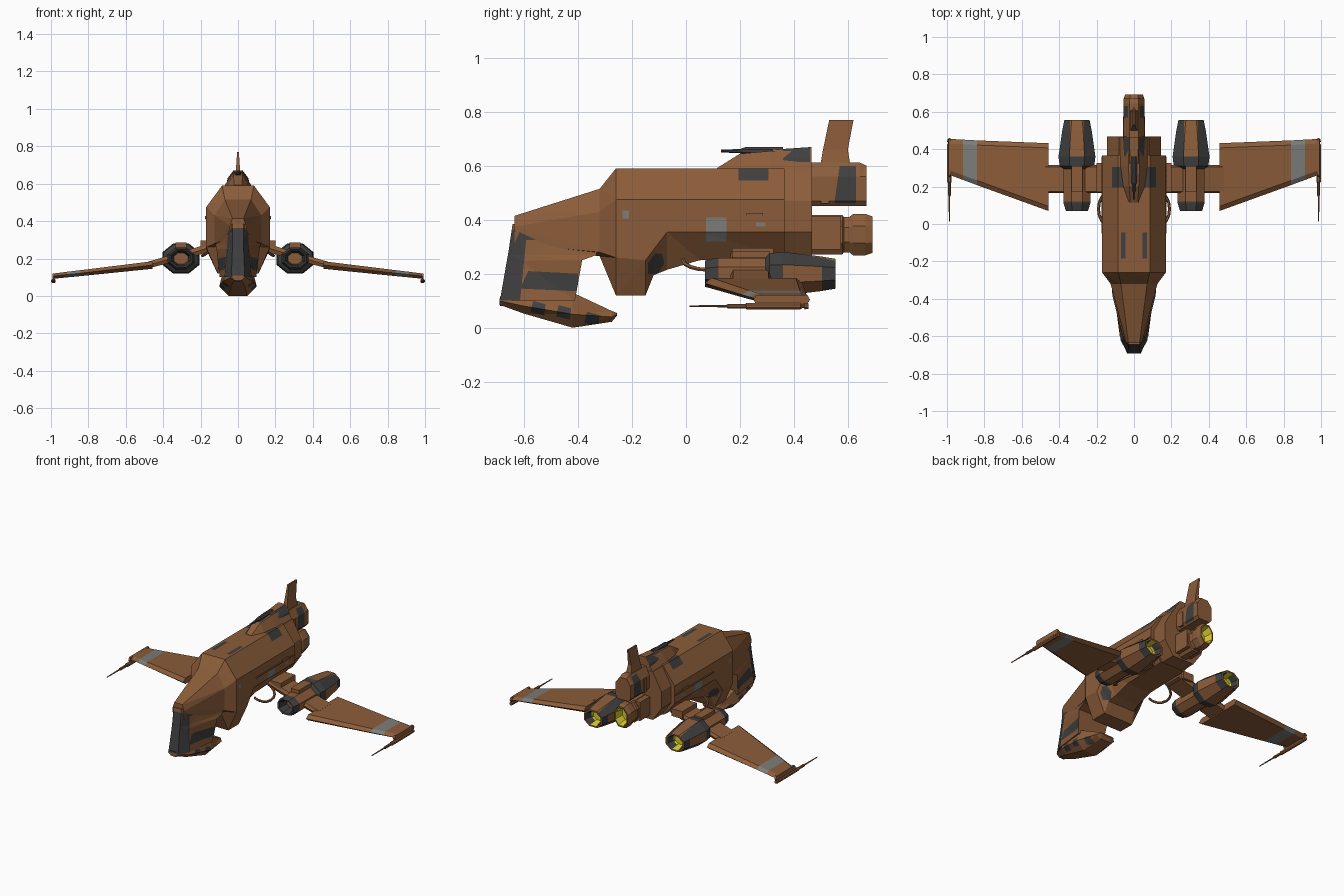
import bpy, bmesh, math
from mathutils import Vector

if "Cube" in bpy.data.objects:
    bpy.data.objects.remove(bpy.data.objects["Cube"])


def material(name, rgb):
    m = bpy.data.materials.new(name)
    m.diffuse_color = (*rgb, 1)
    m.use_nodes = True
    m.node_tree.nodes["Principled BSDF"].inputs["Base Color"].default_value = m.diffuse_color
    return m


MATS = [material("rust brown", (0.26, 0.108, 0.042)), material("charcoal", (0.052, 0.05, 0.052)),
        material("light grey", (0.2, 0.2, 0.19)), material("glow yellow", (0.7, 0.62, 0.03))]
BROWN, DARK, GREY, GLOW = range(4)


def loft(name, rings, mat=BROWN, mirror=False, rule=None):
    """Skin a list of equal-length rings, with capped ends."""
    bm = bmesh.new()
    vs = [[bm.verts.new(p) for p in r] for r in rings]
    n = len(rings[0])
    for a, b in zip(vs, vs[1:]):
        for i in range(n):
            bm.faces.new((a[i], a[(i + 1) % n], b[(i + 1) % n], b[i]))
    bm.faces.new(vs[0])
    bm.faces.new(vs[-1])
    bmesh.ops.recalc_face_normals(bm, faces=bm.faces)
    for f in bm.faces:
        f.material_index = rule(f) if rule else mat
    me = bpy.data.meshes.new(name)
    bm.to_mesh(me)
    bm.free()
    for m in MATS:
        me.materials.append(m)
    ob = bpy.data.objects.new(name, me)
    bpy.context.collection.objects.link(ob)
    if mirror:
        ob.modifiers.new("mirror", 'MIRROR').use_mirror_merge = False
    return ob


def paint(ob, axis, poly, mat, facing=0.2):
    """Cut a convex polygon, seen along an axis, into the mesh and colour it."""
    u, v = [i for i in range(3) if i != axis]
    bm = bmesh.new()
    bm.from_mesh(ob.data)
    bmesh.ops.triangulate(bm, faces=[f for f in bm.faces if len(f.verts) > 3])
    sides = []
    c = [sum(p[k] for p in poly) / len(poly) for k in (0, 1)]
    for p, q in zip(poly, poly[1:] + poly[:1]):
        co, no = Vector((0, 0, 0)), Vector((0, 0, 0))
        co[u], co[v] = p
        no[u], no[v] = q[1] - p[1], p[0] - q[0]
        mid = Vector((0, 0, 0))
        mid[u], mid[v] = c
        if (mid - co).dot(no) < 0:
            no = -no
        sides.append((co, no))
        bmesh.ops.bisect_plane(bm, geom=bm.verts[:] + bm.edges[:] + bm.faces[:], plane_co=co, plane_no=no)
    bm.normal_update()
    for f in bm.faces:
        m = f.calc_center_median()
        nrm = abs(f.normal.x) if axis == 0 else f.normal[axis]
        if nrm > facing and all((m - co).dot(no) > 0 for co, no in sides):
            f.material_index = mat
    bm.to_mesh(ob.data)
    bm.free()


def rect(a0, b0, a1, b1):
    return [(a0, b0), (a1, b0), (a1, b1), (a0, b1)]


def ring(y, *half):
    """Symmetric cross-section at y from right-hand (x, z) points."""
    return [(x, y, z) for x, z in half] + [(-x, y, z) for x, z in reversed(half)]


def round_ring(y, r, cx, cz, sx=1, sz=1, n=8):
    return [(cx + sx * r * math.cos(math.tau * (i + .5) / n), y,
             cz + sz * r * math.sin(math.tau * (i + .5) / n)) for i in range(n)]


def box(name, x0, x1, y0, y1, z0, z1, mat=BROWN, mirror=False):
    return loft(name, [[(x0, y, z0), (x1, y, z0), (x1, y, z1), (x0, y, z1)] for y in (y0, y1)], mat, mirror)


# Fuselage with nose
hull = loft("fuselage", [
    ring(-.635, (.03, .415), (.043, .375), (.04, .31), (.03, .30)),
    ring(-.32, (.07, .515), (.125, .43), (.125, .28), (.09, .265)),
    ring(-.26, (.085, .59), (.17, .475), (.17, .26), (.11, .12)),
    ring(-.15, (.085, .59), (.17, .475), (.17, .25), (.11, .12)),
    ring(-.12, (.085, .59), (.17, .475), (.17, .29), (.10, .195)),
    ring(-.07, (.085, .59), (.17, .475), (.17, .355), (.09, .215)),
    ring(.05, (.085, .59), (.17, .475), (.17, .355), (.09, .25)),
    ring(.365, (.085, .59), (.17, .475), (.17, .355), (.09, .26))])
for s in (1, -1):
    paint(hull, 2, rect(.045 * s, -.185, .07 * s, -.045), DARK)
    paint(hull, 2, rect(.052 * s, .195, .117 * s, .305), DARK)
paint(hull, 0, rect(.075, .32, .15, .41), GREY)
paint(hull, 0, rect(-.235, .405, -.212, .435), GREY)
paint(hull, 0, rect(.26, .375, .295, .39), GREY)
paint(hull, 0, [(-.14, .2), (-.105, .2), (-.08, .24), (-.09, .275), (-.115, .275), (-.14, .24)], DARK)
loft("rear_hull", [ring(y, (.08, .585), (.145, .47), (.145, .355), (.08, .262)) for y in (.36, .468)])
box("side_ledge", .165, .175, -.05, .36, .408, .416, mirror=True)
box("ledge_hatch", .165, .176, .225, .285, .412, .426, mirror=True)

# Cockpit head below the nose: horizontal sections
head = loft("cockpit", [
    [(wf, yf, z), (wm, ym, z), (wr, yr, z), (-wr, yr, z), (-wm, ym, z), (-wf, yf, z)]
    for z, wf, yf, wm, ym, wr, yr in (
        (.385, .028, -.643, .044, -.62, .10, -.36), (.27, .03, -.66, .055, -.61, .12, -.33),
        (.25, .03, -.664, .057, -.615, .115, -.385), (.10, .036, -.69, .072, -.62, .098, -.412))])
paint(head, 0, [(-.71, .1), (-.67, .365), (-.59, .355), (-.615, .1)], DARK, -1)
paint(head, 0, rect(-.6, .325, -.545, .36), DARK)
paint(head, 0, [(-.615, .145), (-.585, .21), (-.4, .2), (-.4, .135)], DARK)


def chin_ring(y, w, z0, zm, z1):
    return ring(y, (.8 * w, z1), (w, zm), (.5 * w, z0))


# Chin with side windows
chin = loft("chin", [chin_ring(-.692, .037, .085, .1, .108), chin_ring(-.6, .076, .052, .08, .12),
                     chin_ring(-.42, .1, 0, .05, .13), chin_ring(-.275, .07, .022, .04, .062),
                     chin_ring(-.255, .05, .046, .05, .054)])
for y, z in ((-.555, .075), (-.46, .06), (-.355, .035)):
    paint(chin, 0, [(y - .022, z - .018), (y + .03, z - .03), (y + .034, z + .012), (y - .012, z + .024)], DARK)
box("chin_sensor", -.02, .02, -.71 + .02, -.62, .03 + .05, .115, DARK)

# Dorsal intake and spine gun
dorsal = loft("dorsal_intake", [ring(.115, (.02, .592), (.03, .585)), ring(.2, (.025, .645), (.06, .585)),
                                ring(.31, (.03, .655), (.075, .585)), ring(.466, (.03, .655), (.075, .585))])
upper = loft("dorsal_cowl", [ring(.32, (.02, .66), (.05, .62), (.06, .585)),
                             ring(.466, (.025, .67), (.055, .63), (.065, .585))])
paint(upper, 0, rect(.36, .615, .46, .68), DARK, .05)
loft("spine_gun", [round_ring(y, r, 0, .655) for y, r in ((.13, .006), (.2, .008), (.22, .016), (.36, .016))], DARK)

# Tail block and fin
tail = loft("tail_block", [ring(y, (.025, z1), (.055, .56), (.055, .47), (.04, .452))
                           for y, z1 in ((.46, .612), (.645, .612), (.67, .6))])
paint(tail, 0, [(.55, .46), (.63, .46), (.63, .6), (.57, .6)], DARK)
box("tail_rib", -.06, .06, .5, .53, .46, .555)
loft("tail_fin", [[(w, y0, z), (w, y1, z), (-w, y1, z), (-w, y0, z)] for w, y0, y1, z in
                  ((.022, .498, .61, .6), (.012, .508, .6, .66), (.005, .53, .62, .765), (.005, .53, .622, .77))])


def glow_rule(f):
    return GLOW if f.calc_center_median().y > .5 and f.normal.y > -.2 and INNER(f) else BROWN


# Central engine
def inner(f, cx, cz, sx, sz, r):
    c = f.calc_center_median()
    return math.hypot((c.x - cx) / sx, (c.z - cz) / sz) < r


INNER = lambda f: inner(f, 0, .345, .75, 1, .052)
loft("rear_engine", [round_ring(y, r, 0, .345, .75, 1.04) for y, r in (
    (.46, .076), (.58, .076), (.585, .068), (.605, .068), (.62, .08), (.665, .08), (.692, .07), (.692, .06), (.63, .046))],
    rule=glow_rule)
box("rear_engine_mount", -.06, .06, .46, .575, .29, .415)

# Wing engines
EX, EZ, ES = .305, .2, .82


def engine_rule(f):
    y = f.calc_center_median().y
    near = inner(f, EX, EZ, 1, ES, .056)
    if near and y > .45:
        return GLOW
    return DARK if y < .115 or .29 < y < .36 else BROWN


engine = loft("wing_engine", [round_ring(y, r, EX, EZ, 1, ES) for y, r in (
    (.14, .04), (.075, .054), (.07, .064), (.11, .077), (.12, .077), (.295, .077), (.31, .1), (.36, .107),
    (.5, .085), (.555, .073), (.555, .061), (.49, .046))], mirror=True, rule=engine_rule)
paint(engine, 0, rect(.505, .1, .553, .245), DARK, .5)
paint(engine, 2, rect(EX + .038, .355, EX + .12, .56), DARK, .1)
paint(engine, 2, rect(EX - .12, .355, EX - .038, .56), DARK, .1)
box("engine_fairing", EX - .03, EX + .03, .17, .31, .26, .285, mirror=True)


def wing_ring(x, y0, y1, z, t, bevel=.025):
    return [(x, y0, z), (x, y0 + bevel, z + t), (x, y1 - bevel, z + t),
            (x, y1, z), (x, y1 - bevel, z - t), (x, y0 + bevel, z - t)]


# Wings, struts and tip plates
loft("wing_strut", [wing_ring(.1, .165, .315, .275, .022, .01), wing_ring(.24, .165, .315, .232, .022, .01),
                    wing_ring(.48, .165, .315, .165, .018, .01)], mirror=True)
box("strut_root", .12, .2, .17, .325, .245, .295, mirror=True)
loft("wing", [wing_ring(x, y0, y1, z, t) for x, y0, y1, z, t in (
    (.458, .07, .432, .165, .02), (.84, .208, .447, .122, .016), (.915, .236, .451, .114, .015),
    (.985, .262, .455, .106, .014))], mirror=True,
    rule=lambda f: GREY if .85 < f.calc_center_median().x < .9 and abs(f.normal.z) > .7 else BROWN)
loft("wing_tip_plate", [wing_ring(x, .25, .46, .104, .017, .01) for x in (.98, .993)], mirror=True)

# Wing tip guns
loft("wing_tip_gun", [round_ring(y, r, .987, .08) for y, r in (
    (.013, .003), (.15, .005), (.155, .009), (.22, .009), (.225, .013), (.425, .013), (.43, .008), (.437, .008),
    (.44, .013), (.455, .011))], mirror=True)

# Fuel pipe looping from belly to strut
pipe = []
for i in range(9):
    a = math.pi * i / 8
    cx, cy, cz = .13 + .06 * math.sin(a), .08 - .09 * math.cos(a), .25 - .035 * math.sin(a)
    d = Vector((.06 * math.cos(a), .09 * math.sin(a), 0)).normalized()
    side = Vector((d.y, -d.x, 0))
    pipe.append([Vector((cx, cy, cz)) + .008 * (math.cos(k * math.tau / 6) * side
                 + Vector((0, 0, math.sin(k * math.tau / 6)))) for k in range(6)])
loft("fuel_pipe", pipe, mirror=True)
